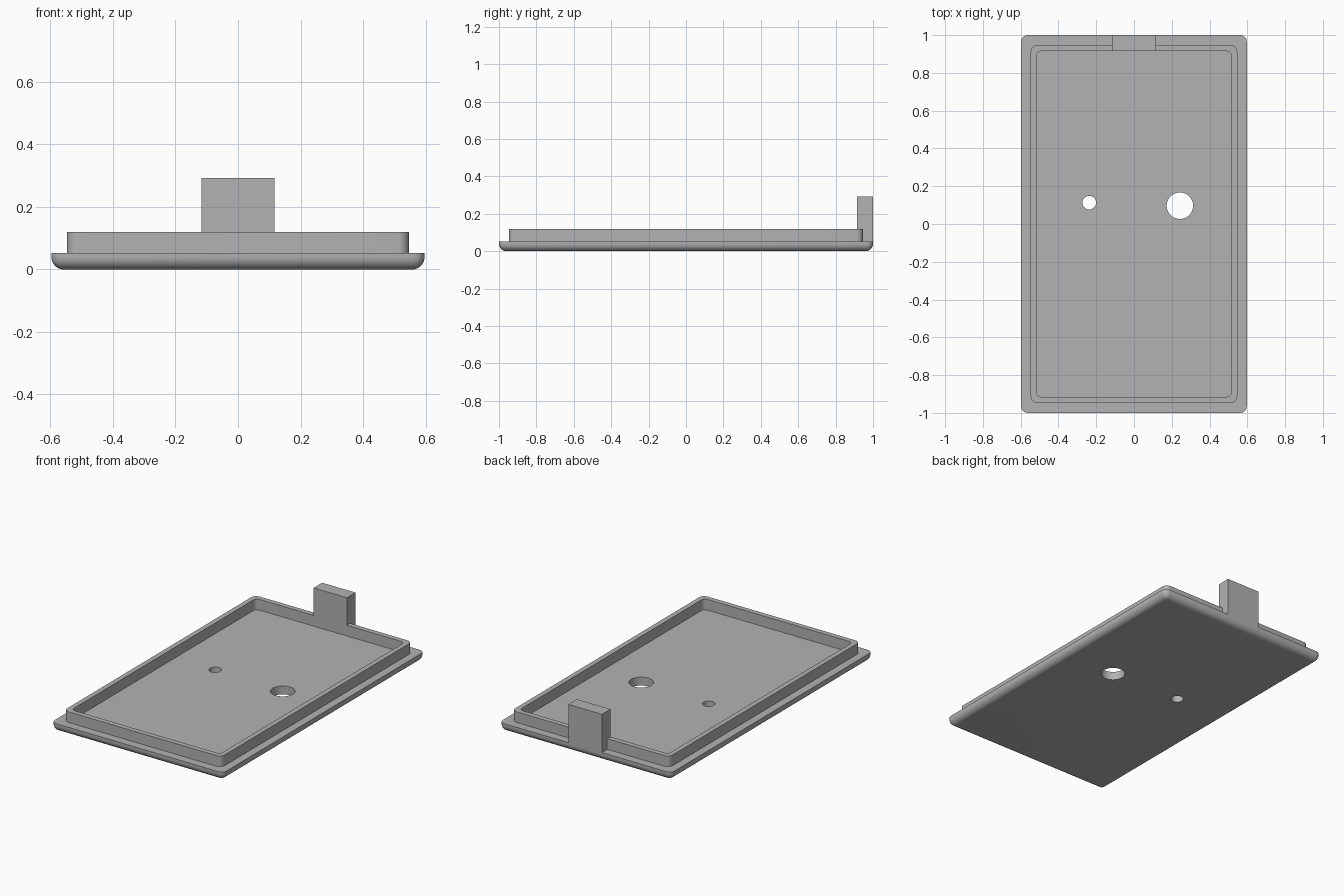
import bpy, bmesh
from math import sin, cos, pi, radians

cube = bpy.data.objects.get("Cube")
if cube:
    bpy.data.objects.remove(cube)

HX, HY = 0.597, 1.0          # half size of the base plate
PLATE, RIM, TAB = 0.053, 0.12, 0.293
FILLET, CORNER = 0.04, 0.035

grey = bpy.data.materials.new("plain grey")
grey.use_nodes = True
colour = (0.45, 0.45, 0.45, 1)
grey.diffuse_color = colour
grey.node_tree.nodes["Principled BSDF"].inputs["Base Color"].default_value = colour


def make_object(name, bm):
    bmesh.ops.recalc_face_normals(bm, faces=bm.faces)
    mesh = bpy.data.meshes.new(name)
    bm.to_mesh(mesh)
    bm.free()
    mesh.materials.append(grey)
    obj = bpy.data.objects.new(name, mesh)
    bpy.context.collection.objects.link(obj)
    return obj


def rounded_loop(bm, inset_x, inset_y, radius, z, steps=8):
    """Ring of vertices along a rectangle with rounded corners."""
    cx, cy = HX - inset_x - radius, HY - inset_y - radius
    ring = []
    for q, (sx, sy) in enumerate([(1, 1), (-1, 1), (-1, -1), (1, -1)]):
        for i in range(steps + 1):
            a = (q + i / steps) * pi / 2
            ring.append(bm.verts.new((sx * cx + radius * cos(a),
                                      sy * cy + radius * sin(a), z)))
    return ring


def combine(target, tool, operation):
    mod = target.modifiers.new(tool.name, "BOOLEAN")
    mod.operation, mod.object, mod.solver = operation, tool, "EXACT"
    bpy.context.view_layer.objects.active = target
    bpy.ops.object.modifier_apply(modifier=mod.name)
    bpy.data.objects.remove(tool)


# Lid: filleted plate, raised rim and recessed floor as one stepped shell
bm = bmesh.new()
rings = []
for i in range(9):
    a = i / 8 * pi / 2
    inset = FILLET * (1 - sin(a))
    rings.append(rounded_loop(bm, inset, inset, max(CORNER - inset, 0.004),
                              FILLET * (1 - cos(a))))
for inset_x, inset_y, radius, z in [(0, 0, CORNER, PLATE),
                                    (0.05, 0.053, 0.035, PLATE),
                                    (0.05, 0.053, 0.035, RIM),
                                    (0.081, 0.085, 0.025, RIM),
                                    (0.081, 0.085, 0.025, PLATE)]:
    rings.append(rounded_loop(bm, inset_x, inset_y, radius, z))
for low, high in zip(rings, rings[1:]):
    for i in range(len(low)):
        j = (i + 1) % len(low)
        bm.faces.new((low[i], low[j], high[j], high[i]))
bm.faces.new(rings[0])
bm.faces.new(rings[-1])
lid = make_object("lid", bm)

# Upright tab on the back edge
bm = bmesh.new()
bmesh.ops.create_cube(bm, size=1)
for v in bm.verts:
    v.co.x *= 0.232
    v.co.y = 0.915 if v.co.y < 0 else HY
    v.co.z = PLATE if v.co.z < 0 else TAB
combine(lid, make_object("back_tab", bm), "UNION")

# Two round through holes
for x, y, radius in [(0.243, 0.097, 0.07), (-0.237, 0.113, 0.036)]:
    bm = bmesh.new()
    bmesh.ops.create_cone(bm, cap_ends=True, segments=48, radius1=radius,
                          radius2=radius, depth=0.3)
    bmesh.ops.translate(bm, verts=bm.verts, vec=(x, y, 0))
    combine(lid, make_object("hole_cutter", bm), "DIFFERENCE")

# Smooth curves, sharp edges
bpy.ops.object.select_all(action="DESELECT")
lid.select_set(True)
bpy.context.view_layer.objects.active = lid
bpy.ops.object.shade_smooth_by_angle(angle=radians(30))
